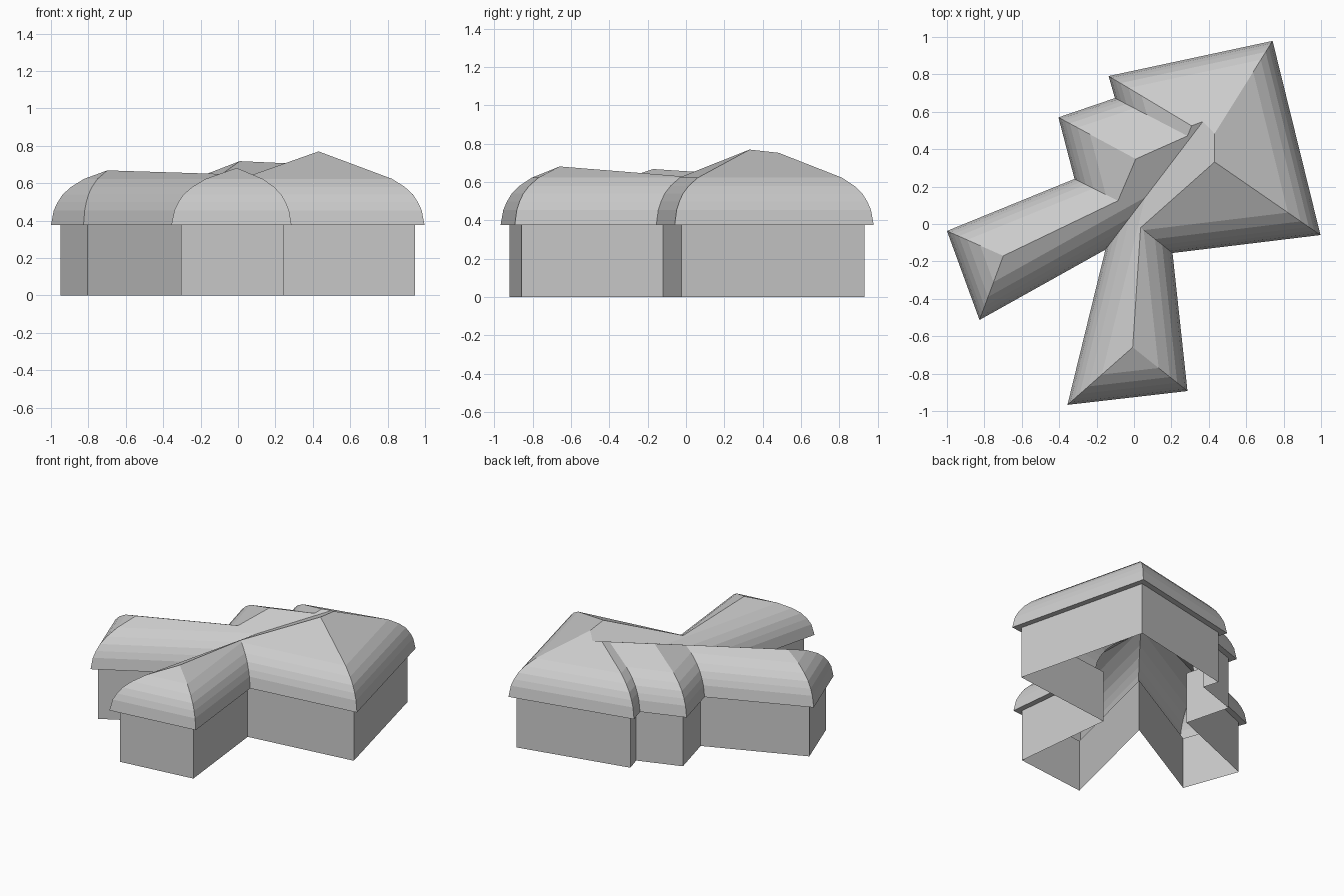
import bpy
import bmesh
from mathutils import Vector, Matrix

cube = bpy.data.objects.get("Cube")
if cube:
    bpy.data.objects.remove(cube, do_unlink=True)

EAVE_Z = 0.377
OVERHANG = 0.04

# Eave outline, counter-clockwise
outline = [Vector(p) for p in (
    (-0.356, -0.967), (0.286, -0.893), (0.206, -0.155), (0.997, -0.059),
    (0.741, 0.979), (-0.136, 0.791), (-0.102, 0.673), (-0.404, 0.570),
    (-0.318, 0.241), (-1.0, -0.037), (-0.826, -0.513), (-0.153, -0.137))]
COUNT = len(outline)

# Roof junctions, each named by the three eaves it is equally far from
junctions = [(0, 1, 11), (1, 2, 11), (2, 3, 11), (3, 4, 11), (4, 10, 11),
             (4, 5, 10), (5, 6, 10), (6, 7, 10), (7, 8, 10), (8, 9, 10)]

# Roof profile: distance in from the eave, height
profile = [(0, EAVE_Z), (0.012, 0.455), (0.028, 0.498), (0.05, 0.54),
           (0.085, 0.58), (0.14, 0.623), (0.5, 0.79)]


def edge_frame(i):
    """Start point, direction and inward normal of one eave."""
    start = outline[i]
    along = (outline[(i + 1) % COUNT] - start).normalized()
    return start, along, Vector((-along.y, along.x))


frames = [edge_frame(i) for i in range(COUNT)]


def junction_point(edges):
    rows, rhs = [], []
    for i in edges:
        start, _, normal = frames[i]
        rows.append((normal.x, normal.y, -1))
        rhs.append(normal.dot(start))
    return (Matrix(rows).inverted() @ Vector(rhs)).to_2d()


def inset_corner(i, distance):
    """Corner of the outline moved inwards by a distance."""
    a, b = frames[i - 1][2], frames[i][2]
    return outline[i] + (a + b) * distance / (1 + a.dot(b))


def roof_height(d):
    for (d0, z0), (d1, z1) in zip(profile, profile[1:]):
        if d <= d1:
            break
    return z0 + (z1 - z0) * (d - d0) / (d1 - d0)


def make_object(name, bm, material):
    mesh = bpy.data.meshes.new(name)
    bm.to_mesh(mesh)
    bm.free()
    mesh.materials.append(material)
    obj = bpy.data.objects.new(name, mesh)
    bpy.context.collection.objects.link(obj)
    return obj


grey = bpy.data.materials.new("plain_grey")
grey.use_nodes = True
grey.diffuse_color = (0.6, 0.6, 0.6, 1)
grey.node_tree.nodes["Principled BSDF"].inputs["Base Color"].default_value = grey.diffuse_color

# Roof: one curved slope per eave, meeting at the hips, ridges and valleys
points = {edges: junction_point(edges) for edges in junctions}
roof = bmesh.new()
for i, (start, along, normal) in enumerate(frames):
    upper = sorted((p for edges, p in points.items() if i in edges),
                   key=lambda p: -along.dot(p))
    slope = bmesh.new()
    slope.faces.new([slope.verts.new(p.to_3d())
                     for p in [start, outline[(i + 1) % COUNT]] + upper])
    for d, _ in profile[1:-1]:
        bmesh.ops.bisect_plane(
            slope, geom=slope.verts[:] + slope.edges[:] + slope.faces[:],
            plane_co=(start + normal * d).to_3d(), plane_no=normal.to_3d())
    for v in slope.verts:
        v.co.z = roof_height(max(0, normal.dot(v.co.to_2d() - start)))
    part = bpy.data.meshes.new("slope_part")
    slope.to_mesh(part)
    slope.free()
    roof.from_mesh(part)
    bpy.data.meshes.remove(part)
bmesh.ops.remove_doubles(roof, verts=roof.verts[:], dist=0.0005)
make_object("roof", roof, grey)

# Walls (open underneath) and the soffit between wall and eave
inner = [inset_corner(i, OVERHANG) for i in range(COUNT)]


def add_band(name, low, low_z, high, high_z):
    bm = bmesh.new()
    a = [bm.verts.new((p.x, p.y, low_z)) for p in low]
    b = [bm.verts.new((p.x, p.y, high_z)) for p in high]
    for i in range(COUNT):
        j = (i + 1) % COUNT
        bm.faces.new((a[i], a[j], b[j], b[i]))
    make_object(name, bm, grey)


add_band("walls", inner, 0, inner, EAVE_Z)
add_band("soffit", inner, EAVE_Z, outline, EAVE_Z)
